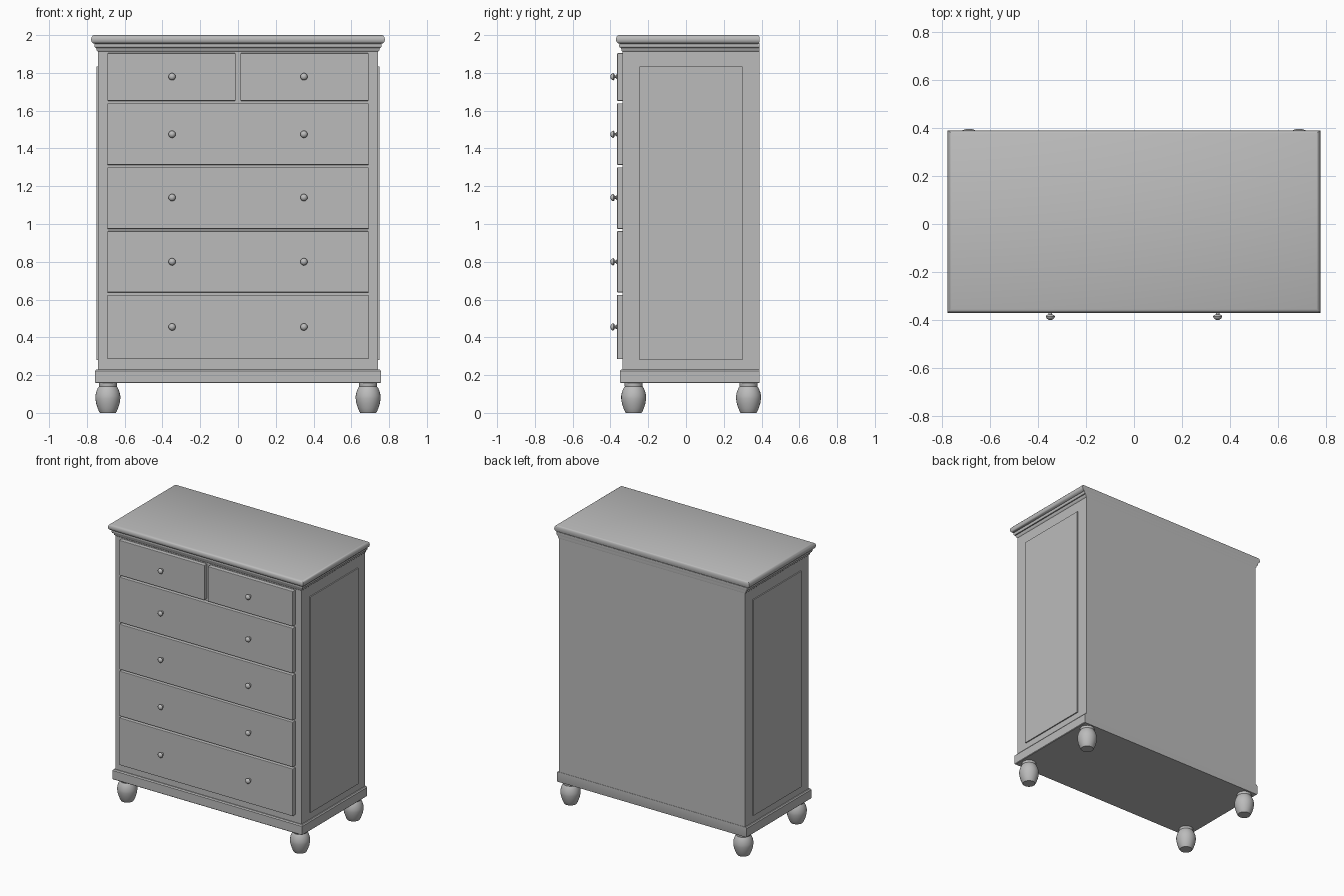
import bpy, bmesh, math
from mathutils import Matrix

if "Cube" in bpy.data.objects:
    bpy.data.objects.remove(bpy.data.objects["Cube"])

grey = bpy.data.materials.new("painted grey")
grey.diffuse_color = (0.5, 0.5, 0.5, 1)
grey.use_nodes = True
grey.node_tree.nodes["Principled BSDF"].inputs["Base Color"].default_value = grey.diffuse_color


def finish(name, bm, smooth=True):
    bmesh.ops.recalc_face_normals(bm, faces=bm.faces)
    me = bpy.data.meshes.new(name)
    bm.to_mesh(me)
    bm.free()
    me.materials.append(grey)
    ob = bpy.data.objects.new(name, me)
    bpy.context.collection.objects.link(ob)
    if smooth:
        bpy.ops.object.select_all(action='DESELECT')
        ob.select_set(True)
        bpy.context.view_layer.objects.active = ob
        bpy.ops.object.shade_smooth_by_angle(angle=math.radians(35))
    return ob


def box(name, x0, x1, y0, y1, z0, z1, bevel=0.0):
    bm = bmesh.new()
    m = Matrix.Translation(((x0 + x1) / 2, (y0 + y1) / 2, (z0 + z1) / 2))
    m = m @ Matrix.Diagonal((x1 - x0, y1 - y0, z1 - z0, 1))
    bmesh.ops.create_cube(bm, size=1, matrix=m)
    if bevel:
        bmesh.ops.bevel(bm, geom=bm.edges[:], offset=bevel, segments=2,
                        profile=0.5, affect='EDGES')
    return finish(name, bm, False)


def moulding(name, profile, hx, front, back):
    """Stack of rectangles; each (offset, back inset, z) grows the sides and front."""
    bm = bmesh.new()
    rings = []
    for o, b, z in profile:
        pts = [(-hx - o, front - o), (hx + o, front - o),
               (hx + o, back - b), (-hx - o, back - b)]
        rings.append([bm.verts.new((x, y, z)) for x, y in pts])
    for r, s in zip(rings, rings[1:]):
        for i in range(4):
            j = (i + 1) % 4
            bm.faces.new((r[i], r[j], s[j], s[i]))
    bm.faces.new(rings[0])
    bm.faces.new(rings[-1])
    return finish(name, bm)


def lathe(name, profile, matrix, steps=28):
    """Revolve (radius, height) points about the local z axis."""
    bm = bmesh.new()
    rings = [[bm.verts.new((r * math.cos(2 * math.pi * k / steps),
                            r * math.sin(2 * math.pi * k / steps), z))
              for k in range(steps)] for r, z in profile]
    for a, b in zip(rings, rings[1:]):
        for k in range(steps):
            n = (k + 1) % steps
            bm.faces.new((a[k], a[n], b[n], b[k]))
    bm.faces.new(rings[0])
    bm.faces.new(rings[-1])
    bm.transform(matrix)
    return finish(name, bm)


HX, FRONT, BACK = 0.742, -0.335, 0.39

# carcass and plinth
box("carcass", -HX, HX, FRONT, BACK - 0.002, 0.2, 1.93)
moulding("plinth", [(0.01, 0.002, 0.157), (0.014, 0, 0.161), (0.014, 0, 0.222),
                    (0.008, 0, 0.23)], HX, FRONT, BACK)

# stepped cornice under a rounded top board
moulding("cornice", [(0, 0.002, 1.912), (0.006, 0.001, 1.918), (0.009, 0.001, 1.932),
                     (0.015, 0.001, 1.934), (0.019, 0, 1.942), (0.019, 0, 1.95),
                     (0.015, 0, 1.958)], HX, FRONT, BACK)
moulding("top_board", [(0.016, 0.008, 1.954), (0.026, 0.004, 1.957), (0.033, 0.001, 1.965),
                       (0.036, 0, 1.977), (0.033, 0.001, 1.99), (0.027, 0.005, 1.997),
                       (0.02, 0.01, 2.0)], HX, FRONT, BACK)

# raised side panels
for s, label in ((-1, "left"), (1, "right")):
    xs = sorted((s * (HX - 0.01), s * (HX + 0.008)))
    box("side_panel_" + label, *xs, -0.245, 0.30, 0.28, 1.835)

# drawers: (x0, x1, z0, z1)
drawers = [(-0.692, -0.013, 1.652, 1.904), (0.013, 0.692, 1.652, 1.904)]
drawers += [(-0.692, 0.692, a, b) for a, b in
            ((1.313, 1.639), (0.974, 1.300), (0.638, 0.962), (0.284, 0.625))]
for i, (x0, x1, z0, z1) in enumerate(drawers):
    box(f"drawer_{i + 1}", x0, x1, -0.365, FRONT + 0.01, z0, z1, 0.004)

# knobs, turned with their axis towards the front
knob = [(0.012, -0.004), (0.012, 0.003), (0.007, 0.007), (0.007, 0.012), (0.015, 0.015),
        (0.019, 0.02), (0.018, 0.025), (0.013, 0.031), (0.006, 0.035)]
for i, z in enumerate((1.78, 1.475, 1.14, 0.80, 0.455)):
    for s in (-1, 1):
        m = Matrix.Translation((s * 0.349, -0.365, z)) @ Matrix.Rotation(math.pi / 2, 4, 'X')
        lathe(f"knob_{i + 1}_{'left' if s < 0 else 'right'}", knob, m, 20)

# turned bun feet
foot = [(0.042, 0), (0.046, 0.006), (0.054, 0.025), (0.062, 0.05), (0.066, 0.075),
        (0.066, 0.09), (0.062, 0.11), (0.054, 0.13), (0.047, 0.14), (0.048, 0.146),
        (0.048, 0.165)]
for x in (-0.689, 0.689):
    for y in (-0.277, 0.331):
        name = f"{'front' if y < 0 else 'back'}_{'left' if x < 0 else 'right'}_foot"
        lathe(name, foot, Matrix.Translation((x, y, 0)))
